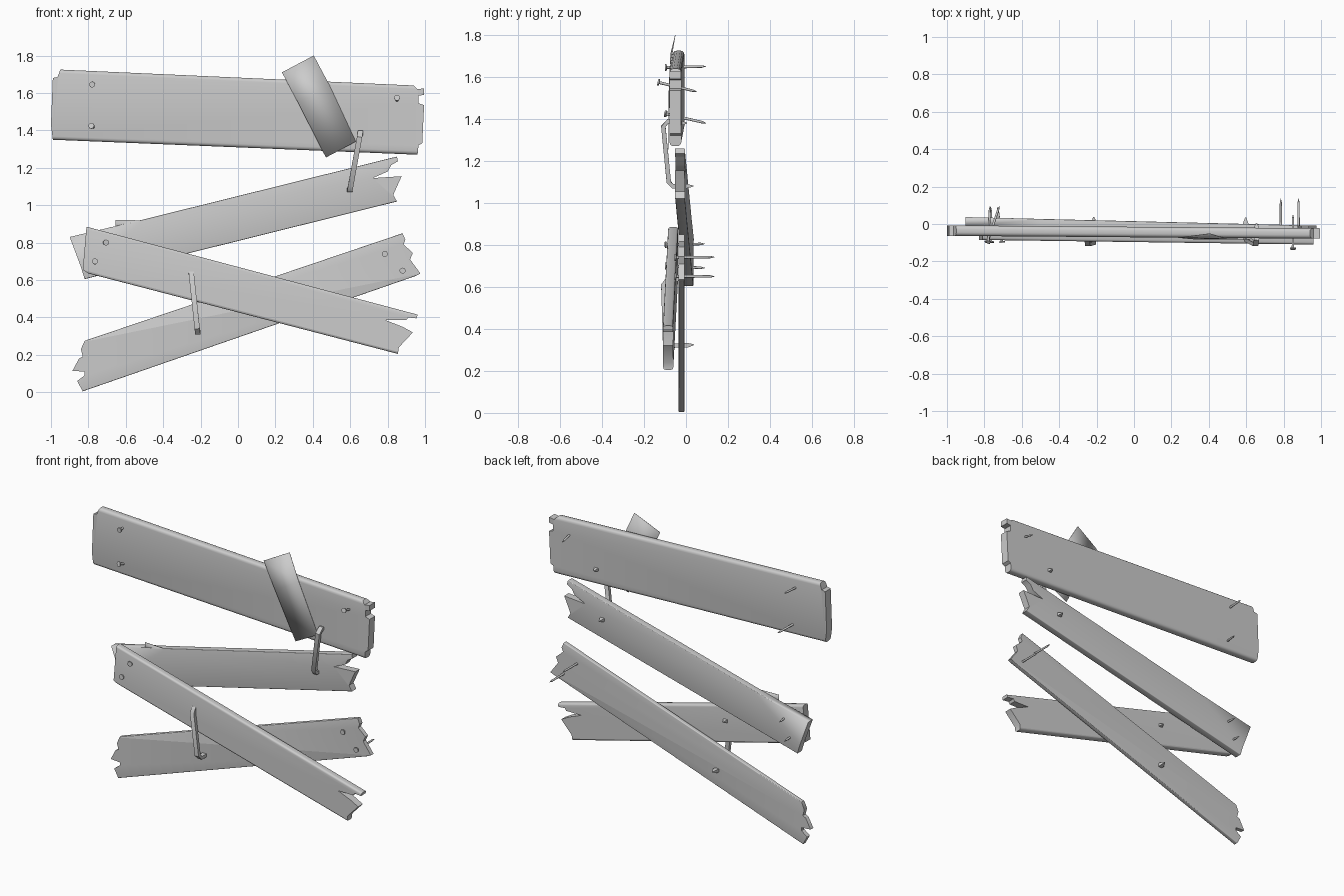
import bpy, bmesh
from mathutils import Vector

if "Cube" in bpy.data.objects:
    bpy.data.objects.remove(bpy.data.objects["Cube"])

# One plain grey for everything
grey = bpy.data.materials.new("plain_grey")
grey.use_nodes = True
grey.diffuse_color = (0.6, 0.6, 0.6, 1)
grey.node_tree.nodes["Principled BSDF"].inputs["Base Color"].default_value = (0.6, 0.6, 0.6, 1)


def finish(name, bm):
    bmesh.ops.recalc_face_normals(bm, faces=bm.faces)
    mesh = bpy.data.meshes.new(name)
    bm.to_mesh(mesh)
    bm.free()
    ob = bpy.data.objects.new(name, mesh)
    bpy.context.collection.objects.link(ob)
    mesh.materials.append(grey)
    bpy.ops.object.select_all(action='DESELECT')
    ob.select_set(True)
    bpy.context.view_layer.objects.active = ob
    bpy.ops.object.shade_smooth_by_angle(angle=0.7)
    return ob


def plank(name, outline, y_left, y_right, thick, round_size):
    """Extrude a splintered outline, round its long edges, then skew it in depth."""
    bm = bmesh.new()
    face = bm.faces.new([bm.verts.new((x, -thick / 2, z)) for x, z in outline])
    out = bmesh.ops.extrude_face_region(bm, geom=[face])
    for v in out["geom"]:
        if isinstance(v, bmesh.types.BMVert):
            v.co.y += thick
    long_edges = [e for e in bm.edges if e.calc_length() > 1]
    bmesh.ops.bevel(bm, geom=long_edges, offset=round_size, segments=3,
                    profile=0.5, affect='EDGES', clamp_overlap=True)
    for v in bm.verts:
        v.co.y += y_left + (y_right - y_left) * (v.co.x + 0.9) / 1.8
    big = [f for f in bm.faces if len(f.verts) > 4]
    bmesh.ops.triangulate(bm, faces=big)
    return finish(name, bm)


plank("top_plank", [
    (-.99, 1.35), (-1, 1.43), (-.99, 1.68), (-.965, 1.685), (-.95, 1.725),
    (.94, 1.64), (.96, 1.62), (.995, 1.625), (.995, 1.59), (.965, 1.585),
    (.965, 1.545), (.995, 1.535), (.985, 1.33), (.965, 1.32), (.96, 1.27)],
    -.036, -.05, .056, .022)
plank("middle_plank", [
    (-.9, .83), (-.84, .67), (-.82, .605), (.85, 1.02), (.83, 1.055),
    (.85, 1.1), (.875, 1.155), (.72, 1.145), (.8, 1.18), (.82, 1.215),
    (.855, 1.235), (.85, 1.26), (-.5, .925)],
    .014, -.03, .046, .018)
plank("front_cross_plank", [
    (-.81, .885), (-.83, .655), (-.8, .635), (.855, .205), (.86, .24),
    (.935, .32), (.88, .35), (.79, .385), (.9, .385), (.91, .4),
    (.955, .395), (.96, .415)],
    -.06, -.085, .048, .018)
plank("back_cross_plank", [
    (-.83, .005), (-.86, .06), (-.82, .09), (-.82, .11), (-.885, .115),
    (-.85, .18), (-.83, .19), (-.84, .23), (-.82, .275), (.88, .85),
    (.895, .815), (.885, .79), (.935, .745), (.92, .71), (.975, .635),
    (.945, .62)],
    -.022, -.022, .028, .01)


def sheet(name, rows):
    """Paper thin folded strip, given as pairs of points."""
    bm = bmesh.new()
    pairs = [[bm.verts.new(p) for p in row] for row in rows]
    for a, b in zip(pairs, pairs[1:]):
        bm.faces.new((a[0], a[1], b[1], b[0]))
    ob = finish(name, bm)
    mod = ob.modifiers.new("thickness", 'SOLIDIFY')
    mod.thickness = 0.002
    return ob


sheet("loose_strip", [
    [(.235, 1.71, 0), (.405, 1.8, 0)], [(.32, 1.55, 0), (.49, 1.64, 0)],
    [(.47, 1.255, 0), (.63, 1.34, 0)]])
# Lean the strip against the plank
strip = bpy.data.objects["loose_strip"].data
for v, depth in zip(strip.vertices, (-.072, -.05, -.08, -.076, -.082, -.082)):
    v.co = (v.co.x, depth, v.co.y)
sheet("splinter", [[(-.655, -.01, .86), (-.655, -.012, .922)],
                   [(-.45, -.018, .9), (-.49, -.016, .918)]])


def ring(bm, centre, axis, radius, sides):
    side = axis.cross(Vector((0, 0, 1))).normalized()
    up = side.cross(axis).normalized()
    rot = Vector((1, 0)).to_2d()
    verts = []
    from math import cos, sin, tau
    for i in range(sides):
        a = tau * (i + .5) / sides
        verts.append(bm.verts.new(centre + radius * (side * cos(a) + up * sin(a))))
    return verts


def nail(name, head, tip):
    """Round head, straight shank and pointed end."""
    bm = bmesh.new()
    head, tip = Vector(head), Vector(tip)
    axis = (tip - head).normalized()
    length = (tip - head).length
    profile = [(0, .016), (.007, .016), (.009, .007), (length - .02, .006), (length, .001)]
    rings = [ring(bm, head + axis * d, axis, r, 10) for d, r in profile]
    for a, b in zip(rings, rings[1:]):
        for i in range(10):
            j = (i + 1) % 10
            bm.faces.new((a[i], a[j], b[j], b[i]))
    bm.faces.new(rings[0])
    bm.faces.new(rings[-1])
    finish(name, bm)


nail("top_nail_upper", (-.78, -.1, 1.645), (-.77, .095, 1.65))
nail("top_nail_lower", (-.785, -.1, 1.425), (-.72, .095, 1.38))
nail("top_nail_bent", (.85, -.135, 1.575), (.85, .05, 1.53))
nail("cross_nail_upper", (-.705, -.1, .8), (-.73, .09, .805))
nail("cross_nail_lower", (-.765, -.1, .7), (-.765, .09, .69))
nail("back_nail_upper", (.785, -.055, .74), (.785, .135, .742))
nail("back_nail_lower", (.88, -.055, .65), (.88, .135, .65))


def staple(name, path):
    """Square bar bent along a path, with sharpened prongs."""
    bm = bmesh.new()
    pts = [Vector(p) for p in path]
    rings = []
    for i, p in enumerate(pts):
        a, b = pts[max(i - 1, 0)], pts[min(i + 1, len(pts) - 1)]
        t = (b - a).normalized()
        side = Vector((1, 0, 0))
        side = (side - t * side.dot(t)).normalized()
        up = t.cross(side)
        r = .003 if i in (0, len(pts) - 1) else .014
        rings.append([bm.verts.new(p + r * (side * s + up * .75 * u))
                      for s, u in ((1, 1), (-1, 1), (-1, -1), (1, -1))])
    for a, b in zip(rings, rings[1:]):
        for i in range(4):
            j = (i + 1) % 4
            bm.faces.new((a[i], a[j], b[j], b[i]))
    bm.faces.new(rings[0])
    bm.faces.new(rings[-1])
    finish(name, bm)


staple("upper_staple", [
    (.655, .005, 1.38), (.655, -.02, 1.38), (.655, -.085, 1.39), (.65, -.108, 1.365),
    (.602, -.082, 1.1), (.597, -.065, 1.08), (.597, .005, 1.08), (.597, .035, 1.08)])
staple("lower_staple", [
    (-.25, -.02, .635), (-.25, -.045, .635), (-.25, -.09, .635), (-.247, -.108, .61),
    (-.218, -.1, .34), (-.215, -.08, .32), (-.215, .01, .322), (-.215, .037, .325)])
